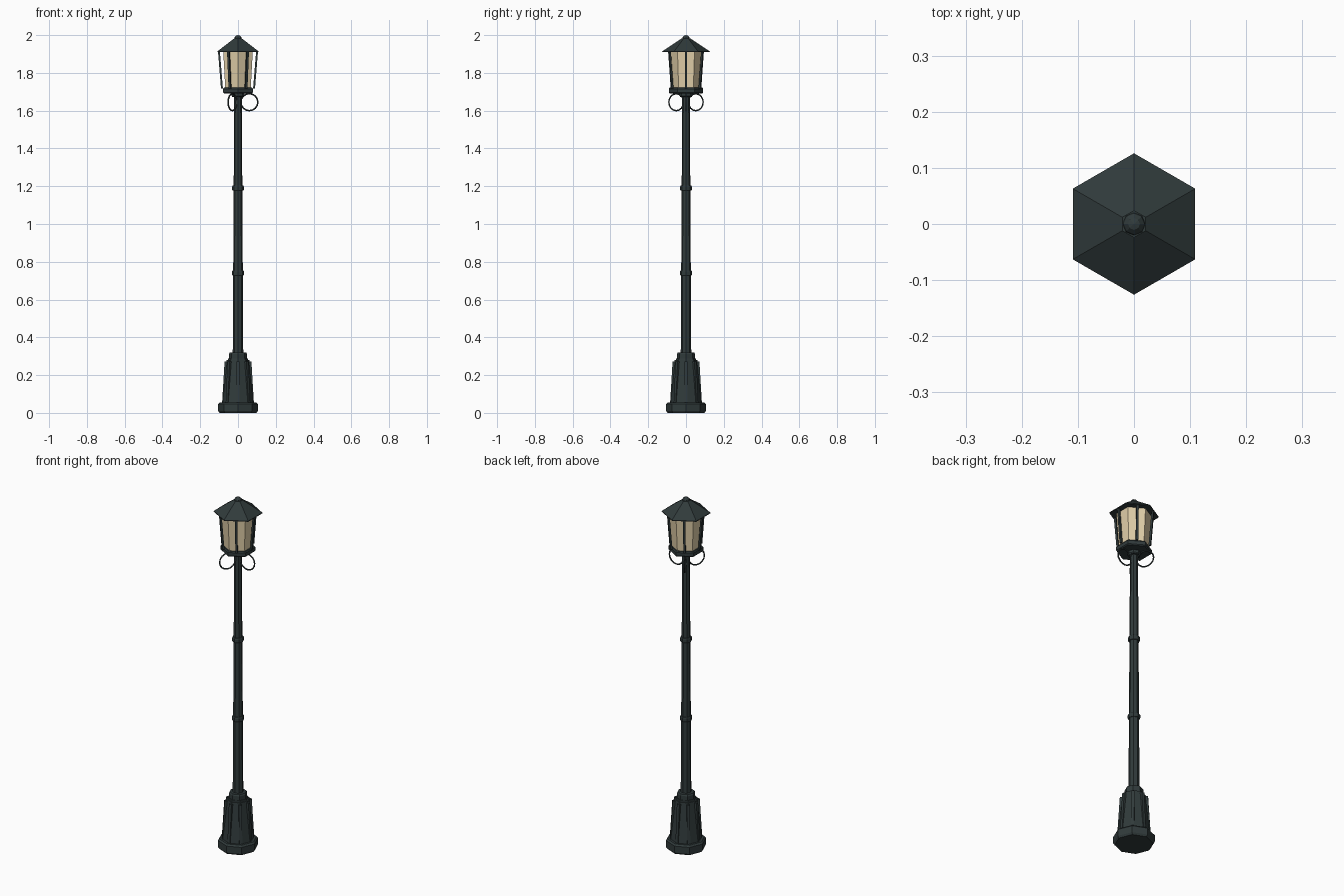
import bpy, bmesh, math
from mathutils import Matrix, Vector

if "Cube" in bpy.data.objects:
    bpy.data.objects.remove(bpy.data.objects["Cube"])


def material(name, rgb):
    m = bpy.data.materials.new(name)
    m.diffuse_color = (*rgb, 1)
    m.use_nodes = True
    m.node_tree.nodes["Principled BSDF"].inputs["Base Color"].default_value = m.diffuse_color
    return m


IRON = material("dark iron", (0.030, 0.043, 0.044))
GLASS = material("warm glass", (0.76, 0.63, 0.40))


def finish(name, bm, mat):
    bmesh.ops.recalc_face_normals(bm, faces=bm.faces)
    me = bpy.data.meshes.new(name)
    bm.to_mesh(me)
    bm.free()
    me.materials.append(mat)
    ob = bpy.data.objects.new(name, me)
    bpy.context.collection.objects.link(ob)
    return ob


def lathe(name, profile, sides, mat=IRON):
    """Stack of regular polygons (radius, z), one corner pointing along +y."""
    bm = bmesh.new()
    rings = []
    for r, z in profile:
        rings.append([bm.verts.new((r * math.sin(a), r * math.cos(a), z))
                      for a in (2 * math.pi * i / sides for i in range(sides))])
    for lo, hi in zip(rings, rings[1:]):
        for i in range(sides):
            j = (i + 1) % sides
            bm.faces.new((lo[i], lo[j], hi[j], hi[i]))
    bm.faces.new(rings[0])
    bm.faces.new(rings[-1])
    return finish(name, bm, mat)


def bars(name, count, bottom, top, width, depth):
    """Slanted rectangular bars around the axis; bottom/top are (radius, z)."""
    bm = bmesh.new()
    for i in range(count):
        cube = bmesh.ops.create_cube(bm, size=1)["verts"]
        for v in cube:
            r, z = top if v.co.z > 0 else bottom
            v.co = Vector((r + v.co.x * depth, v.co.y * width, z))
        bmesh.ops.rotate(bm, verts=cube, cent=(0, 0, 0),
                         matrix=Matrix.Rotation(2 * math.pi * i / count, 3, 'Z'))
    return finish(name, bm, IRON)


# Base: chamfered plinth, tapered body, ribs and collar
lathe("plinth", [(0.098, 0), (0.105, 0.01), (0.105, 0.047), (0.097, 0.056)], 8)
lathe("base_body", [(0.085, 0.05), (0.06, 0.28)], 8)
bars("base_ribs", 8, (0.075, 0.055), (0.062, 0.272), 0.016, 0.018)
lathe("base_shoulder", [(0.055, 0.27), (0.052, 0.288)], 8)
lathe("base_collar", [(0.044, 0.28), (0.048, 0.288), (0.048, 0.312), (0.044, 0.32)], 8)

# Pole with two rings and a top cap
lathe("pole", [(0.028, 0.30), (0.020, 1.69)], 8)
for name, z, r in (("lower_ring", 0.74, 0.032), ("upper_ring", 1.19, 0.031)):
    lathe(name, [(r - 0.003, z - 0.013), (r, z - 0.009), (r, z + 0.009), (r - 0.003, z + 0.013)], 8)
lathe("pole_cap", [(0.03, 1.673), (0.034, 1.678), (0.034, 1.698)], 8)

# Three curled brackets under the lantern
for k in range(3):
    bpy.ops.mesh.primitive_torus_add(major_segments=16, minor_segments=6,
                                     major_radius=0.045, minor_radius=0.004)
    ob = bpy.context.object
    ob.name = f"scroll_{k + 1}"
    ob.data.materials.append(IRON)
    ob.data.transform(Matrix.Rotation(2 * math.pi * k / 3, 4, 'Z')
                      @ Matrix.Translation((0.06, 0, 1.645))
                      @ Matrix.Rotation(math.pi / 2, 4, 'X'))

# Lantern: tray, glass, corner bars, roof and finial
lathe("lantern_tray", [(0.086, 1.692), (0.091, 1.697), (0.091, 1.716), (0.086, 1.722)], 6)
lathe("lantern_glass", [(0.078, 1.72), (0.09, 1.912)], 6, GLASS)
bars("lantern_bars", 6, (0.085, 1.718), (0.101, 1.915), 0.012, 0.010)
lathe("lantern_roof", [(0.126, 1.91), (0.126, 1.914), (0.024, 1.982)], 6)
bm = bmesh.new()
bmesh.ops.create_uvsphere(bm, u_segments=8, v_segments=6, radius=0.021,
                          matrix=Matrix.Translation((0, 0, 1.979)))
finish("finial", bm, IRON)
